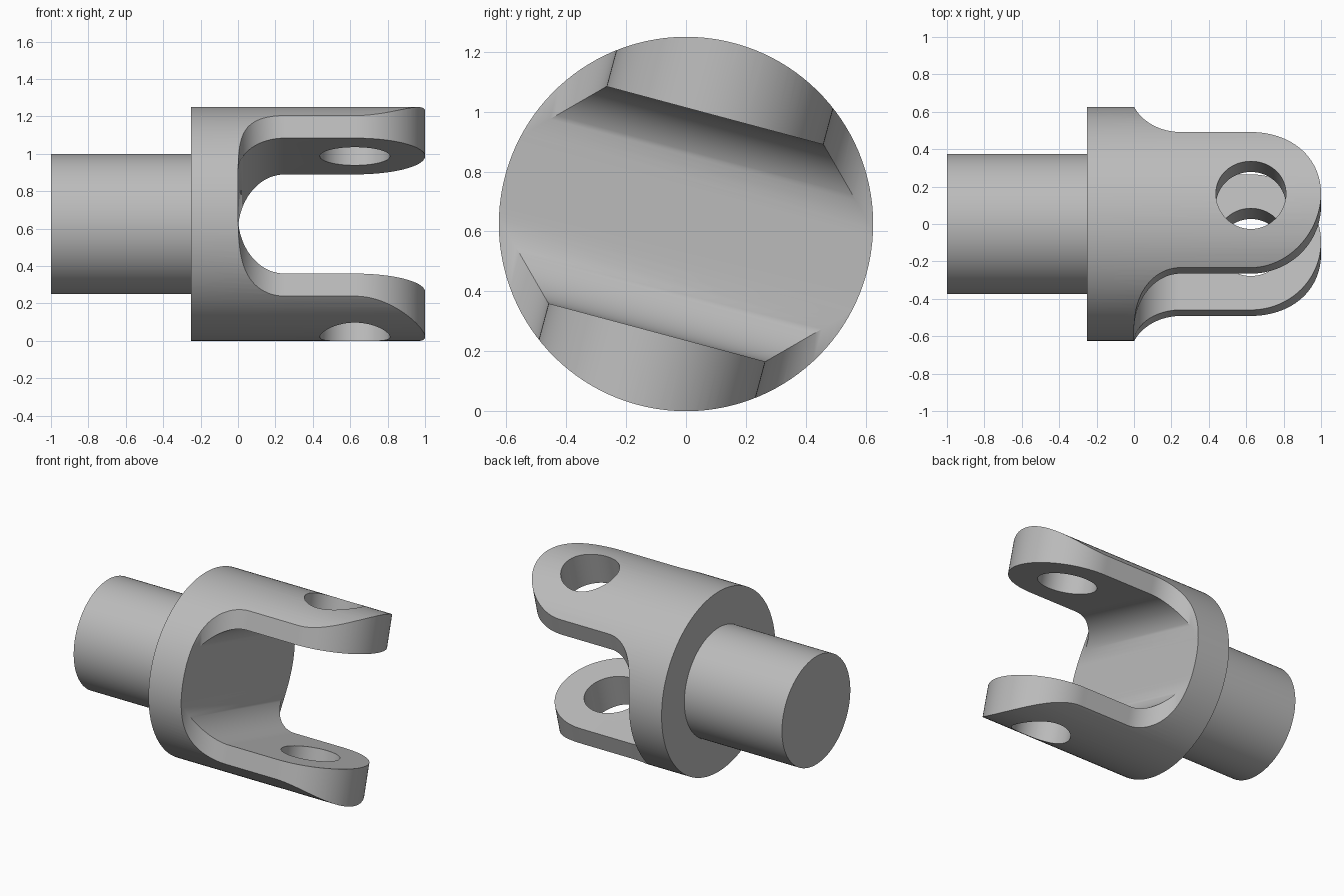
import bpy, bmesh
from math import pi, sin, cos, radians
from mathutils import Matrix, Vector

if "Cube" in bpy.data.objects:
    bpy.data.objects.remove(bpy.data.objects["Cube"])

R = 0.625          # collar radius, also pin hole position
ARM = 0.375        # half arm width, half slot height, shank radius
FILLET = 0.25
PLACE = Matrix.Translation((0, 0, R)) @ Matrix.Rotation(radians(-15), 4, 'X')

steel = bpy.data.materials.new("grey steel")
steel.use_nodes = True
grey = (0.5, 0.5, 0.5, 1)
steel.diffuse_color = grey
steel.node_tree.nodes["Principled BSDF"].inputs["Base Color"].default_value = grey


def make_object(name, bm):
    bmesh.ops.recalc_face_normals(bm, faces=bm.faces)
    mesh = bpy.data.meshes.new(name)
    bm.to_mesh(mesh)
    bm.free()
    mesh.materials.append(steel)
    ob = bpy.data.objects.new(name, mesh)
    bpy.context.collection.objects.link(ob)
    ob.matrix_world = PLACE
    return ob


def prism(name, points, direction):
    """Extrude a closed outline symmetrically along a direction."""
    bm = bmesh.new()
    d = Vector(direction)
    face = bm.faces.new([bm.verts.new(Vector(p) - d) for p in points])
    moved = bmesh.ops.extrude_face_region(bm, geom=[face])["geom"]
    bmesh.ops.translate(bm, vec=d * 2,
                        verts=[v for v in moved if isinstance(v, bmesh.types.BMVert)])
    return make_object(name, bm)


def rod(name, x0, x1, radius, sides=128):
    half = Vector(((x1 - x0) / 2, 0, 0))
    mid = (x0 + x1) / 2
    ring = [2 * pi * (i + 0.5) / sides for i in range(sides)]
    return prism(name, [(mid, radius * cos(a), radius * sin(a)) for a in ring], half)


def arc(cx, cy, r, a0, a1, steps):
    angles = [radians(a0 + (a1 - a0) * i / steps) for i in range(steps + 1)]
    return [(cx + r * cos(a), cy + r * sin(a)) for a in angles]


def boolean(target, cutter, operation):
    mod = target.modifiers.new(operation, 'BOOLEAN')
    mod.operation, mod.solver, mod.object = operation, 'EXACT', cutter
    bpy.context.view_layer.objects.active = target
    bpy.ops.object.modifier_apply(modifier=mod.name)
    bpy.data.objects.remove(cutter)


# Collar and arms start as one round bar
fork = rod("fork", -0.25, 1.1, R)

# Arm outline: wide collar, fillets, straight sides and rounded ends
side = [(-0.5, 0.8), (0, 0.8)] + arc(FILLET, R, FILLET, 180, 270, 20)
outline = (side + arc(R, 0, ARM, 90, -90, 64)
           + [(x, -y) for x, y in reversed(side)])
boolean(fork, prism("outline_cutter", [(x, y, 0) for x, y in outline], (0, 0, 1)), 'INTERSECT')

# Slot between the arms, with filleted floor
corner = ARM - FILLET
slot = ([(1.5, ARM)] + arc(FILLET, corner, FILLET, 90, 180, 20)
        + arc(FILLET, -corner, FILLET, 180, 270, 20) + [(1.5, -ARM)])
boolean(fork, prism("slot_cutter", [(x, 0, z) for x, z in slot], (0, 1, 0)), 'DIFFERENCE')

# Pin hole through both arms
hole = arc(R, 0, ARM / 2, 0, 360, 64)[:-1]
boolean(fork, prism("hole_cutter", [(x, y, 0) for x, y in hole], (0, 0, 1)), 'DIFFERENCE')

# Round shank behind the collar
shank = rod("shank", -1, -0.24, ARM)

for ob in (fork, shank):
    bpy.ops.object.select_all(action='DESELECT')
    ob.select_set(True)
    bpy.context.view_layer.objects.active = ob
    bpy.ops.object.shade_smooth_by_angle(angle=radians(30))
